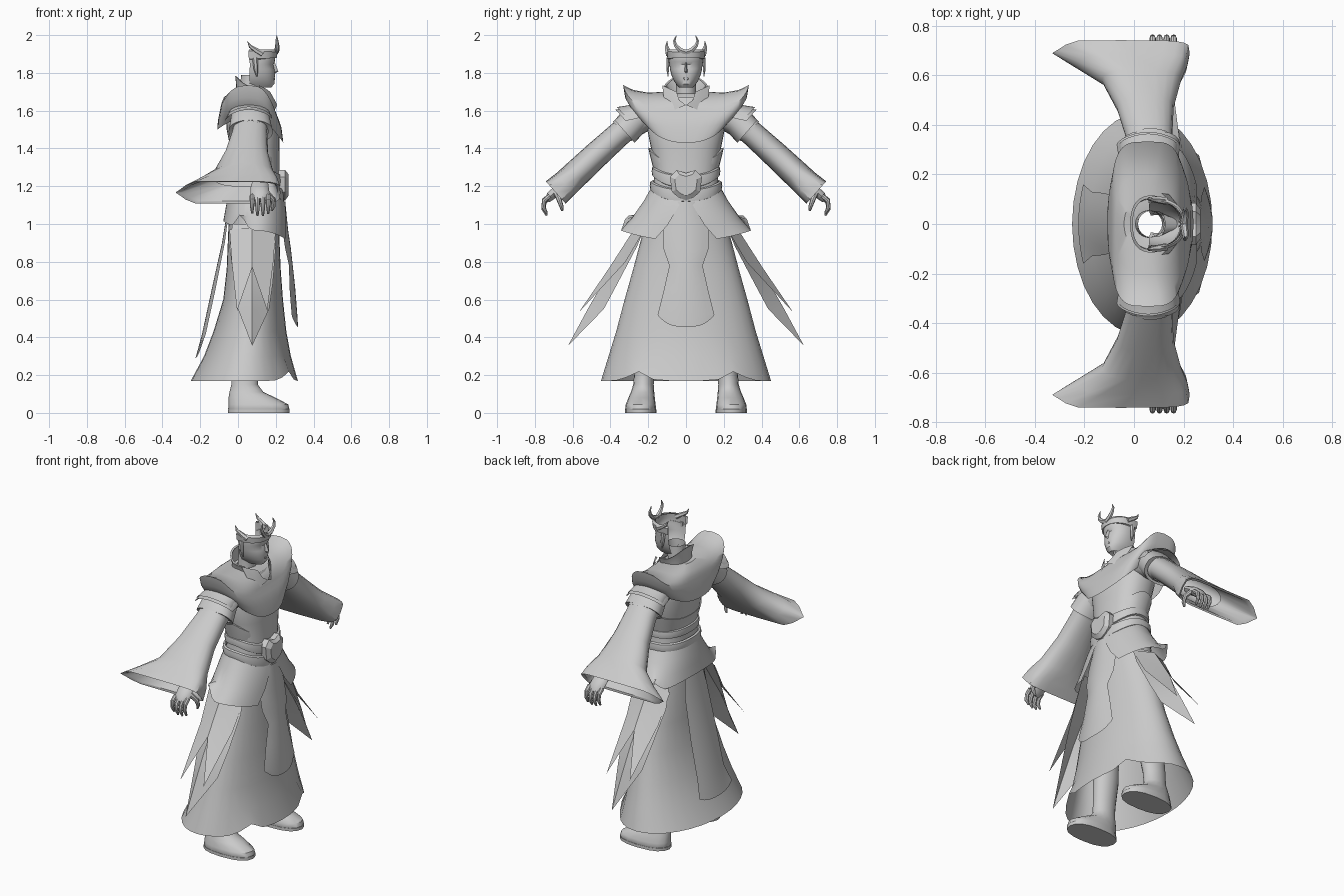
import bpy, bmesh, math
from mathutils import Vector

grey = bpy.data.materials.new("plain grey")
grey.diffuse_color = (0.6, 0.6, 0.6, 1)


def loft(name, rows, closed=True, mirror=False, caps=False, angle=40):
    """Skin rows of points; mirror copies the part across y."""
    bm = bmesh.new()
    vs = [[bm.verts.new(p) for p in r] for r in rows]
    n = len(rows[0])
    for a, b in zip(vs, vs[1:]):
        for i in range(n if closed else n - 1):
            j = (i + 1) % n
            bm.faces.new((a[i], a[j], b[j], b[i]))
    if caps:
        bm.faces.new(vs[0])
        bm.faces.new(vs[-1])
    bmesh.ops.remove_doubles(bm, verts=bm.verts, dist=0.0005)
    bmesh.ops.recalc_face_normals(bm, faces=bm.faces)
    me = bpy.data.meshes.new(name)
    bm.to_mesh(me)
    bm.free()
    me.materials.append(grey)
    ob = bpy.data.objects.new(name, me)
    bpy.context.collection.objects.link(ob)
    bpy.ops.object.select_all(action='DESELECT')
    ob.select_set(True)
    bpy.context.view_layer.objects.active = ob
    bpy.ops.object.shade_smooth_by_angle(angle=math.radians(angle))
    if mirror:
        m = ob.modifiers.new("mirror", 'MIRROR')
        m.use_axis = (False, True, False)
        m.use_mirror_merge = False
    return ob


def sup(v, p):
    return math.copysign(abs(v) ** (2 / p), v)


def ring(cx, hx, hy, z, p=2.3, n=32, a0=0, a1=360, cy=0):
    """Horizontal ring or arc, 0 degrees at the front; z = (front, side, back) or a function."""
    pts = []
    full = a1 - a0 == 360
    for i in range(n if full else n + 1):
        a = math.radians(a0 + (a1 - a0) * i / n)
        c, s = math.cos(a), math.sin(a)
        if callable(z):
            h = z(a)
        elif isinstance(z, tuple):
            h = z[1] + ((z[0] if c > 0 else z[2]) - z[1]) * abs(c) ** 1.5
        else:
            h = z
        pts.append((cx + hx * sup(c, p), cy + hy * sup(s, p), h))
    return pts


def tube(name, path, n=8, flat=1.0, mirror=True):
    """Tapered tube through (x, y, z, radius) points; flat widens it along x."""
    rows = []
    for i, q in enumerate(path):
        a, b = path[max(i - 1, 0)], path[min(i + 1, len(path) - 1)]
        t = (Vector(b[:3]) - Vector(a[:3])).normalized()
        u = Vector((1, 0, 0))
        u = (u - t * u.dot(t)).normalized()
        w = t.cross(u)
        rows.append([Vector(q[:3]) + (u * math.cos(k) * flat + w * math.sin(k)) * q[3]
                     for k in (2 * math.pi * j / n for j in range(n))])
    return loft(name, rows, mirror=mirror, caps=True)


# Body and long skirt, open inside
loft("torso", [ring(*r) for r in [
    (.09, .13, .20, 1.1), (.10, .125, .175, 1.2), (.10, .12, .165, 1.28), (.09, .13, .185, 1.4),
    (.08, .14, .205, 1.5), (.065, .13, .19, 1.6), (.06, .1, .13, 1.67)]])
hem = lambda a: .17 + .05 * math.exp(-((abs(math.remainder(a, 2 * math.pi)) - .62) / .16) ** 2)
loft("skirt", [ring((f + b) / 2, (f - b) / 2, hy, z, 2) for f, b, hy, z in [
    (.225, -.045, .18, 1.15), (.218, -.052, .23, .95), (.226, -.06, .28, .76), (.238, -.078, .325, .6),
    (.256, -.13, .37, .43), (.28, -.18, .41, .3), (.317, -.25, .45, hem)]])

# Short overskirt, split at the front, peaked behind the hips
flap = lambda a: (.965 + .05 * math.cos(a) ** 2 * (1 if math.cos(a) < 0 else -1.1)
                  + .07 * math.exp(-((abs(a - math.pi) - 1.1) / .2) ** 2))
loft("overskirt", [ring(cx, hx, hy, z, 2.1, 40, a, 360 - a) for cx, hx, hy, z, a in [
    (.10, .138, .18, (1.14, 1.2, 1.2), 3), (.10, .155, .225, (1.08, 1.12, 1.14), 11),
    (.098, .165, .285, (.99, 1.035, 1.075), 19), (.096, .174, .345, flap, 27)]], closed=False)

# Corset sides and belts
loft("corset", [ring(.095, .115, .175, (1.29, 1.3, 1.3)), ring(.09, .12, .19, (1.31, 1.36, 1.34)),
                ring(.085, .122, .2, (1.32, 1.405, 1.37)), ring(.085, .12, .18, (1.32, 1.40, 1.37))])
for name, dz, w in (("upper_belt", 0, -.004), ("lower_belt", -.075, .006)):
    loft(name, [ring(.10, h + w, k + w, (f + dz, s + dz, s + dz)) for h, k, f, s in [
        (.125, .172, 1.26, 1.305), (.136, .183, 1.255, 1.30), (.139, .186, 1.225, 1.28),
        (.136, .183, 1.195, 1.26), (.125, .172, 1.19, 1.255)]], angle=25)
loft("buckle", [[(x, y * k, 1.21 + (z - 1.21) * k) for y, z in [
    (-.05, 1.285), (0, 1.27), (.05, 1.285), (.085, 1.25), (.075, 1.17), (.04, 1.14), (0, 1.125),
    (-.04, 1.14), (-.075, 1.17), (-.085, 1.25)]] for x, k in [(.21, 1), (.25, 1), (.268, .7)]],
    caps=True, angle=25)


# Hanging front and back panels
def panel(name, rows):
    loft(name, [[(x - b * t * t, w * t, z + e * abs(t) ** 3) for t in (-1, -.75, -.5, -.25, 0, .25, .5, .75, 1)]
                for x, w, z, b, e in rows], closed=False)


panel("front_panel", [(.25, .07, 1.12, .02, 0), (.265, .12, .97, .03, 0), (.28, .12, .87, .03, 0),
                      (.29, .088, .78, .02, 0), (.303, .115, .66, .03, 0), (.314, .15, .52, .03, 0),
                      (.318, .14, .455, .03, .05)])
panel("back_panel", [(-.06, .08, 1.05, -.01, 0), (-.085, .11, .9, -.015, 0), (-.14, .125, .65, -.02, 0),
                     (-.19, .13, .42, -.02, 0), (-.225, .16, .29, -.02, .03)])

# Pointed side tails: a long curved blade beneath a forked one
loft("long_side_tail", [[(x0, y - d, z), (.075, y, z), (x1, y - d, z)] for x0, x1, y, z, d in [
    (-.03, .19, .24, 1.0, .03), (-.045, .2, .31, .88, .05), (-.02, .185, .44, .69, .08),
    (0, .165, .52, .55, .085), (.075, .075, .625, .355, 0)]], closed=False, mirror=True, angle=20)
for name, x0, tip, x1 in (("rear_fork_tail", -.045, -.005, .075), ("front_fork_tail", .2, .155, .075)):
    loft(name, [[(x0, .22, .97), (x1, .27, .98)], [(x0 * .9 + .007, .32, .80), (x1, .405, .77)],
                [(tip, .56, .54), (tip, .562, .54)]], closed=False, mirror=True, angle=20)

# Shoulder mantle with upturned ends
loft("mantle", [ring(cx, hx, hy, z, p, 48) for cx, hx, hy, z, p in [
    (.06, .054, .054, 1.69, 2), (.06, .10, .11, (1.665, 1.70, 1.70), 2.2),
    (.055, .13, .2, (1.635, 1.695, 1.67), 2.8), (.055, .142, .28, (1.60, 1.71, 1.64), 3.6),
    (.055, .147, .333, (1.585, 1.735, 1.62), 3.8), (.058, .155, .322, (1.56, 1.67, 1.595), 3.4),
    (.062, .168, .288, (1.51, 1.61, 1.55), 2.9), (.065, .175, .235, (1.43, 1.57, 1.50), 2.4)]])


# Arms: rings set square to the sloping arm
def arm_ring(y, z, xb, xf, h, p=2.3, n=20, tip=0, arc=360):
    c, r = (xb + xf) / 2, (xf - xb) / 2
    pts = []
    for i in range(n if arc == 360 else n + 1):
        a = math.radians(arc * i / n)
        u, v = sup(math.cos(a), p), h * sup(math.sin(a), p)
        if tip and u < -.72:      # trailing point of the wide cuff
            v *= 1 - tip * (-.72 - u) / .28
        pts.append((c + r * u, y + v * .663, z + v * .749))
    return pts


loft("upper_arm", [arm_ring(.14, 1.585, -.03, .16, .085), arm_ring(.24, 1.56, -.03, .16, .08),
                   arm_ring(.34, 1.49, -.02, .155, .07)], mirror=True)
loft("shoulder_cuff", [arm_ring(.22, 1.59, -.03, .16, .075), arm_ring(.27, 1.55, -.04, .17, .08),
                       arm_ring(.325, 1.49, -.05, .185, .08), arm_ring(.32, 1.49, -.03, .16, .062)], mirror=True)
loft("wide_sleeve", [arm_ring(.29, 1.53, -.02, .155, .066), arm_ring(.36, 1.47, -.035, .155, .066),
                     arm_ring(.47, 1.37, -.07, .16, .070), arm_ring(.58, 1.267, -.13, .19, .073),
                     arm_ring(.64, 1.21, -.23, .215, .075, 4, 20, .5),
                     arm_ring(.69, 1.167, -.33, .225, .079, 5, 20, .95),
                     arm_ring(.682, 1.172, -.30, .21, .067, 5, 20, .95),
                     arm_ring(.60, 1.245, -.13, .18, .06)], mirror=True)

# Layered epaulettes: half shells over the upper arm
for i, (k, w) in enumerate([(0, 0), (.022, .01)]):
    loft(f"epaulette_{i + 1}", [arm_ring(.20, 1.61 - k, -.03, .16, .06 + k / 2, 2.2, 12, 0, 180),
                                arm_ring(.26, 1.58 - k, -.05 - w, .17 + w, .065 + k / 2, 2.2, 12, 0, 180),
                                arm_ring(.32, 1.568 - k, -.06 - w, .175 + w, .068 + k / 2, 1.7, 12, 0, 180)],
         closed=False, mirror=True)

# Hands
tube("palm", [(.115, .63, 1.21, .024), (.115, .68, 1.18, .026), (.117, .715, 1.15, .026),
              (.118, .735, 1.125, .016)], 10, 1.9)
for i, (x, d) in enumerate([(.075, .012), (.103, 0), (.132, 0), (.16, .01)]):
    tube(f"finger_{i + 1}", [(x, .72, 1.15, .013), (x, .75, 1.115 + d, .013), (x, .755, 1.08 + d, .011),
                             (x, .737, 1.045 + d, .006)])
tube("thumb", [(.15, .69, 1.17, .015), (.185, .672, 1.13, .014), (.188, .66, 1.095, .011), (.178, .655, 1.07, .006)])

# Boots and lower legs
loft("leg_and_boot", [ring(cx, hx, hy, z, p, 16, cy=cy) for cx, hx, hy, z, p, cy in [
    (.11, .15, .072, 0, 2.4, .24), (.11, .162, .082, .02, 2.4, .24), (.108, .158, .079, .045, 2.3, .24),
    (.075, .125, .07, .08, 2.2, .235), (.045, .09, .062, .11, 2, .23), (.035, .07, .054, .15, 2, .225),
    (.035, .072, .054, .22, 2, .22), (.04, .08, .062, .36, 2, .2), (.05, .075, .062, .5, 2, .18)]], mirror=True)
loft("boot_sole", [ring(.11, .163, .083, z, 2.4, 16, cy=.24) for z in (0, .018)], mirror=True, caps=True)

# Neck, face shell and nose
loft("neck", [ring(.06, .056, .06, 1.64, 2, 16), ring(.062, .052, .052, 1.70, 2, 16),
              ring(.07, .054, .054, 1.79, 2, 16)])
loft("face", [ring(.095, hx, hy, z, 2.2, 20, -108, 108) for hx, hy, z in [
    (.03, .052, 1.755), (.08, .036, 1.722), (.098, .054, 1.742), (.097, .068, 1.765), (.102, .078, 1.79),
    (.098, .085, 1.82), (.091, .088, 1.845), (.10, .09, 1.86), (.101, .09, 1.89), (.095, .088, 1.92)]],
    closed=False)
loft("nose", [[(.18, -.007, 1.855), (.195, 0, 1.855), (.18, .007, 1.855)],
              [(.18, -.014, 1.805), (.214, 0, 1.807), (.18, .014, 1.805)],
              [(.18, -.01, 1.796), (.19, 0, 1.794), (.18, .01, 1.796)]], closed=False)
loft("lips", [[(.185, y, z), (.199 - abs(y) * .2, y * .5, z), (.199 - abs(y) * .2, -y * .5, z), (.185, -y, z)]
              for y, z in [(.016, 1.776), (.022, 1.77), (.012, 1.763)]], closed=False)
tube("side_lock", [(.09, .094, 1.88, .01), (.095, .097, 1.82, .008), (.1, .095, 1.78, .002)], 6, 1.5)

# Crown with crescent horns and side prongs
loft("crown_band", [ring(.095, hx, hy, z, 2.2, 24, -108, 108) for hx, hy, z in [
    (.102, .088, (1.885, 1.87, 1.87)), (.11, .098, (1.88, 1.875, 1.87)),
    (.114, .103, (1.91, 1.915, 1.92)), (.105, .092, (1.925, 1.925, 1.925))]], closed=False, angle=25)
tube("crown_horn", [(.202, 0, 1.91, .014), (.206, .03, 1.92, .014), (.208, .055, 1.945, .011),
                    (.206, .062, 1.97, .008), (.205, .05, 2.0, .001)], 6)
tube("crown_prong", [(.13, .093, 1.90, .016), (.095, .098, 1.92, .014), (.065, .102, 1.94, .009),
                     (.05, .1, 1.968, .001)], 6)

# Standing collar and folded lapels
loft("collar", [ring(.07, hx, hy, z, 2.4, 20, 60, 300) for hx, hy, z in [
    (.08, .095, (1.64, 1.67, 1.67)), (.08, .102, (1.68, 1.70, 1.74)), (.085, .115, (1.71, 1.73, 1.785)),
    (.075, .103, (1.71, 1.73, 1.78))]], closed=False)
loft("lapel", [[(.11, .125, 1.735), (.15, .085, 1.715), (.17, .05, 1.70)],
               [(.14, .12, 1.68), (.175, .075, 1.66), (.195, .035, 1.655)],
               [(.165, .1, 1.62), (.195, .06, 1.605), (.207, .0, 1.63)]], closed=False, mirror=True, angle=25)
